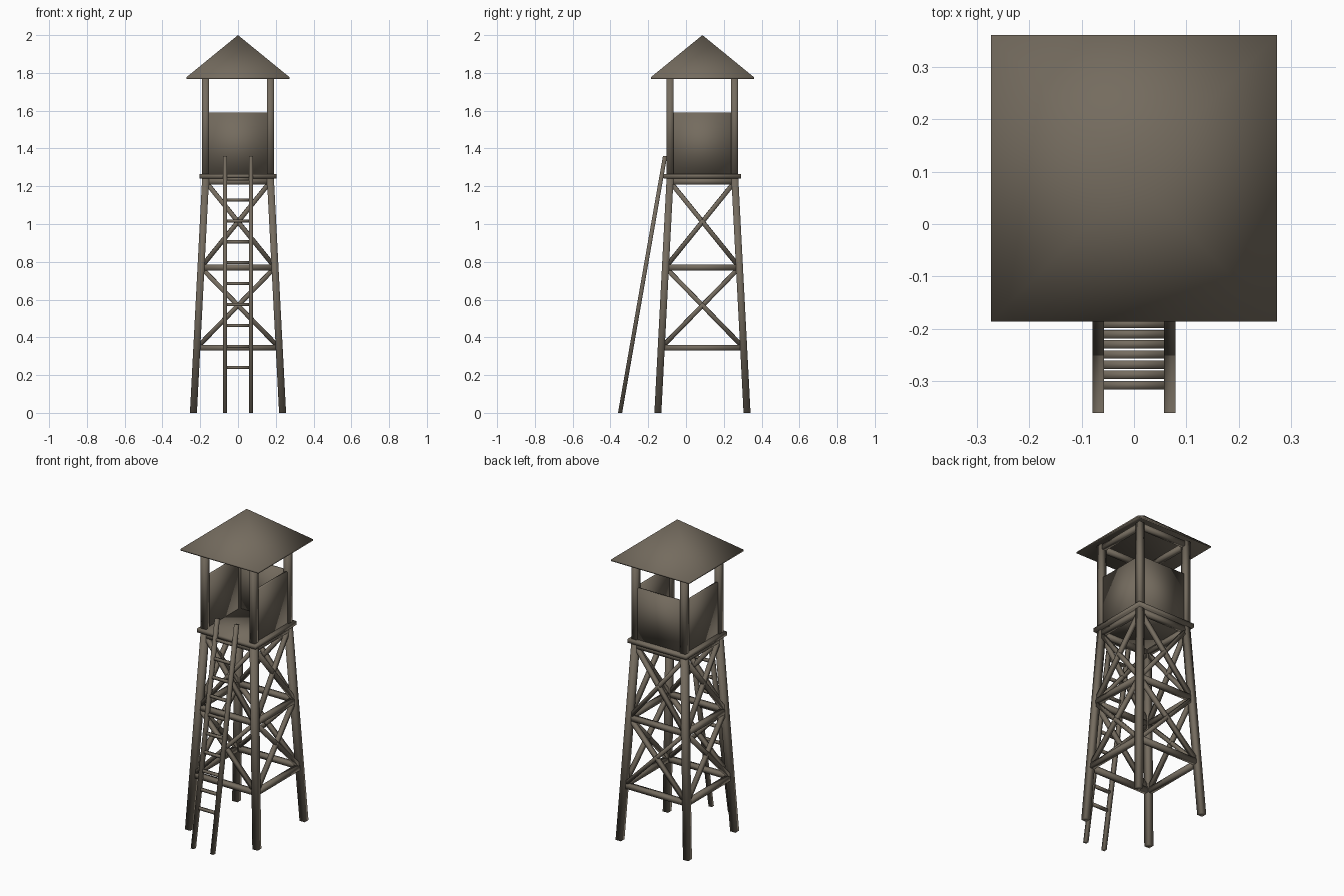
import bpy, bmesh
from mathutils import Vector, Matrix

if "Cube" in bpy.data.objects:
    bpy.data.objects.remove(bpy.data.objects["Cube"])

CY = 0.087  # tower axis in y
wood = bpy.data.materials.new("weathered_wood")
wood.diffuse_color = (0.175, 0.148, 0.113, 1)
wood.use_nodes = True
wood.node_tree.nodes["Principled BSDF"].inputs["Base Color"].default_value = wood.diffuse_color


def finish(name, bm):
    bmesh.ops.recalc_face_normals(bm, faces=bm.faces)
    me = bpy.data.meshes.new(name)
    bm.to_mesh(me)
    bm.free()
    me.materials.append(wood)
    for p in me.polygons:
        p.use_smooth = True
    ob = bpy.data.objects.new(name, me)
    bpy.context.collection.objects.link(ob)
    return ob


def box(name, center, size):
    bm = bmesh.new()
    bmesh.ops.create_cube(bm, size=1, matrix=Matrix.Translation(center) @ Matrix.Diagonal((*size, 1)))
    return finish(name, bm)


def beam(name, a, b, w, flat_ends=False):
    """Square timber from a to b; flat_ends cuts the ends level."""
    a, b = Vector(a), Vector(b)
    d = (b - a).normalized()
    ref = Vector((0, 0, 1)) if abs(d.z) < 0.9 else Vector((0, 1, 0))
    u = d.cross(ref).normalized()
    v = d.cross(u)
    if flat_ends:
        u, v = Vector((1, 0, 0)), Vector((0, 1, 0))
    bm = bmesh.new()
    rings = [[bm.verts.new(p + (u * i + v * j) * w / 2)
              for i, j in ((-1, -1), (1, -1), (1, 1), (-1, 1))] for p in (a, b)]
    bm.faces.new(rings[0])
    bm.faces.new(rings[1])
    for k in range(4):
        n = (k + 1) % 4
        bm.faces.new((rings[0][k], rings[0][n], rings[1][n], rings[1][k]))
    return finish(name, bm)


CORNERS = [(-1, -1), (1, -1), (1, 1), (-1, 1)]


def leg_pt(c, z):
    r = 0.236 - 0.065 * min(z, 1.25) / 1.25
    return (c[0] * r, CY + c[1] * r, z)


# Splayed legs and upright cabin posts
for c in CORNERS:
    beam("leg", leg_pt(c, 0), leg_pt(c, 1.25), 0.037, True)
    beam("cabin_post", leg_pt(c, 1.25), leg_pt(c, 1.81), 0.037, True)

# Horizontal and crossed braces on each side, roof frame
LEVELS = [0.345, 0.77, 1.225]
for k in range(4):
    p, q = CORNERS[k], CORNERS[(k + 1) % 4]
    for z in LEVELS:
        beam("horizontal_brace", leg_pt(p, z), leg_pt(q, z), 0.03)
    for lo, hi in zip(LEVELS, LEVELS[1:]):
        beam("cross_brace", leg_pt(p, lo), leg_pt(q, hi), 0.024)
        beam("cross_brace", leg_pt(q, lo), leg_pt(p, hi), 0.024)
    beam("roof_frame", leg_pt(p, 1.79), leg_pt(q, 1.79), 0.03)

# Platform and cabin walls, open at the front
box("platform", (0, CY, 1.254), (0.41, 0.41, 0.024))
box("back_wall", (0, CY + 0.171, 1.425), (0.33, 0.016, 0.33))
for s in (-1, 1):
    box("side_wall", (s * 0.171, CY, 1.425), (0.016, 0.33, 0.33))

# Hollow pyramid roof
bm = bmesh.new()
R = 0.273
outer = [bm.verts.new((x * R, CY + y * R, 1.777)) for x, y in CORNERS]
rim = [bm.verts.new((x * R, CY + y * R, 1.767)) for x, y in CORNERS]
top = bm.verts.new((0, CY, 2.0))
under = bm.verts.new((0, CY, 1.985))
for k in range(4):
    n = (k + 1) % 4
    bm.faces.new((outer[k], outer[n], top))
    bm.faces.new((rim[k], rim[n], outer[n], outer[k]))
    bm.faces.new((rim[n], rim[k], under))
finish("roof", bm)


# Leaning ladder
def ladder_y(z):
    return -0.349 + 0.238 * z / 1.36


for s in (-1, 1):
    beam("ladder_rail", (s * 0.068, ladder_y(0), 0), (s * 0.068, ladder_y(1.36), 1.36), 0.022, True)
for i in range(10):
    z = 0.24 + 0.111 * i
    beam("ladder_rung", (-0.065, ladder_y(z), z), (0.065, ladder_y(z), z), 0.016)
